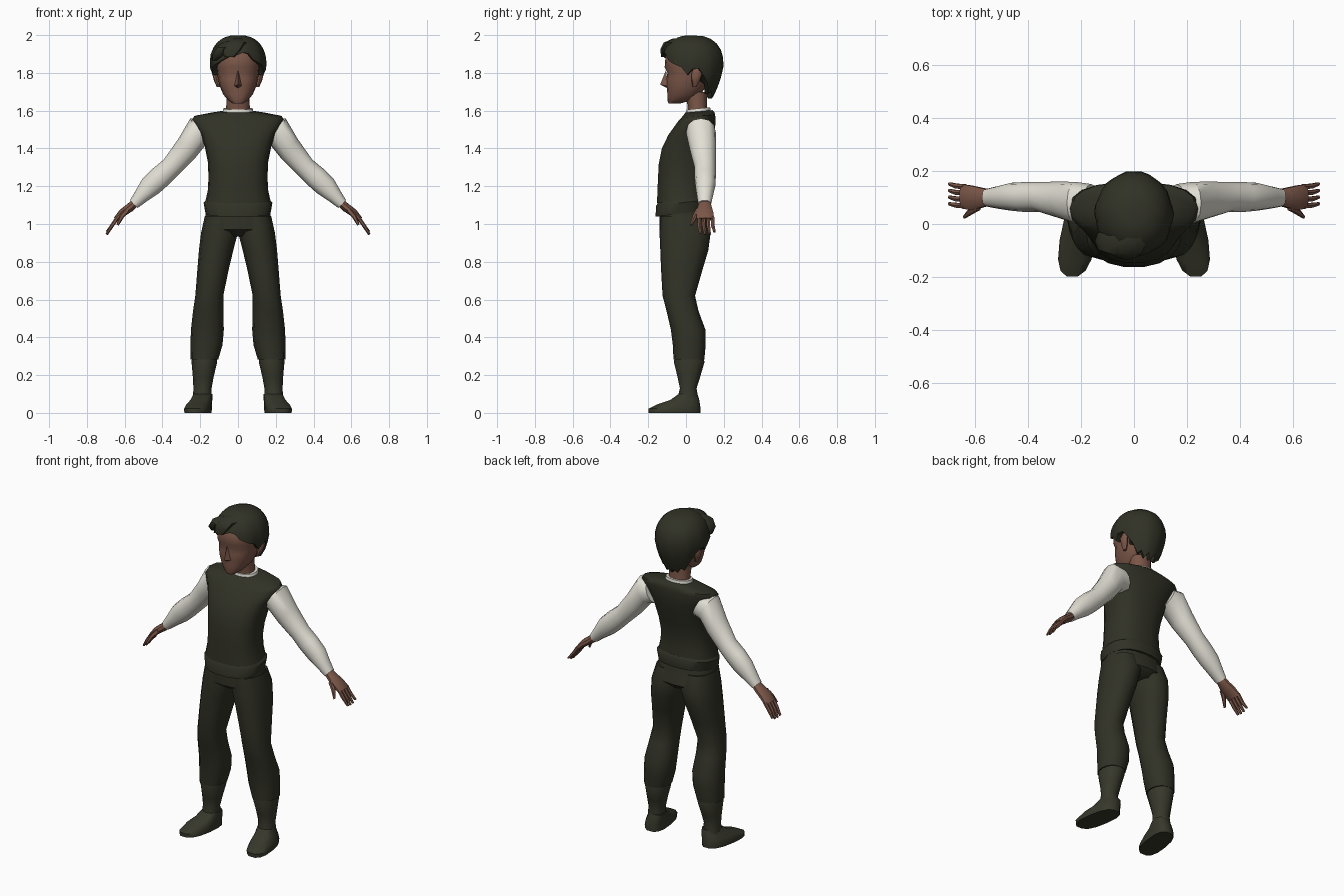
import bpy, bmesh, math
from math import sin, cos, pi, radians


def material(name, rgb):
    m = bpy.data.materials.new(name)
    m.diffuse_color = (*rgb, 1)
    return m


DARK = material("dark olive cloth", (0.030, 0.031, 0.019))
BOOT = material("olive leather", (0.038, 0.039, 0.024))
SKIN = material("brown skin", (0.20, 0.095, 0.065))
WHITE = material("off white linen", (0.76, 0.74, 0.66))


def finish(name, bm, mat, mirror=False, angle=45):
    bmesh.ops.recalc_face_normals(bm, faces=bm.faces)
    me = bpy.data.meshes.new(name)
    bm.to_mesh(me)
    bm.free()
    me.materials.append(mat)
    me.shade_smooth()
    me.set_sharp_from_angle(angle=radians(angle))
    ob = bpy.data.objects.new(name, me)
    bpy.context.collection.objects.link(ob)
    if mirror:
        mod = ob.modifiers.new("Mirror", "MIRROR")
        mod.use_clip = False
        mod.use_mirror_merge = False
    return ob


def skin_rings(bm, rows):
    n = len(rows[0])
    for a, b in zip(rows, rows[1:]):
        for i in range(n):
            bm.faces.new((a[i], a[(i + 1) % n], b[(i + 1) % n], b[i]))
    bm.faces.new(rows[0])
    bm.faces.new(rows[-1])


def loft(name, rings, mat, n=12, mirror=False, tilt=0, slope=0, shear=0,
         power=2.2, bm=None):
    """Each ring: x, z, half width, front y, back y [, tilt in degrees]."""
    own = bm is None
    bm = bm or bmesh.new()
    rows = []
    for r in rings:
        x, z, a, yf, yb = r[:5]
        t = radians(r[5] if len(r) > 5 else tilt)
        yc, b = (yf + yb) / 2, (yb - yf) / 2
        row = []
        for i in range(n):
            w = 2 * pi * i / n
            c, s = cos(w), sin(w)
            u = a * math.copysign(abs(c) ** (2 / power), c)
            y = yc + b * math.copysign(abs(s) ** (2 / power), s)
            row.append(bm.verts.new((x + u * cos(t) + shear * y, y,
                                     z + u * sin(t) + slope * y)))
        rows.append(row)
    skin_rings(bm, rows)
    if own:
        return finish(name, bm, mat, mirror)


# Vest with a hem band that overhangs the trousers
loft("vest", [(0, 1.125, .172, -.155, .105), (0, 1.18, .160, -.153, .10),
              (0, 1.25, .156, -.150, .10), (0, 1.33, .160, -.146, .12),
              (0, 1.41, .176, -.130, .14), (0, 1.48, .200, -.095, .155),
              (0, 1.545, .243, -.045, .158), (0, 1.565, .232, -.025, .155),
              (0, 1.58, .150, -.012, .150), (0, 1.59, .088, -.005, .140)],
     DARK, n=18, slope=.09, power=2.5)
loft("vest_hem", [(0, 1.058, .172, -.163, .110), (0, 1.115, .182, -.160, .115),
                  (0, 1.13, .170, -.150, .105)], DARK, n=18, slope=.12, power=2.4)

# Shirt collar and neck
loft("shirt_collar", [(0, 1.56, .088, -.005, .135), (0, 1.605, .078, .003, .128)],
     WHITE, n=16, slope=.1)
loft("neck", [(0, 1.56, .066, .012, .12), (0, 1.63, .062, .008, .11),
              (0, 1.70, .062, -.01, .11)], SKIN, n=12)

# Shirt sleeves
loft("sleeve", [(.16, 1.49, .070, .01, .15, 65), (.215, 1.485, .083, 0, .158, 63),
                (.275, 1.395, .068, .02, .160, 52), (.355, 1.30, .056, .045, .158, 46),
                (.41, 1.25, .060, .045, .158, 43), (.463, 1.20, .058, .05, .155, 40),
                (.515, 1.145, .040, .058, .142, 42), (.552, 1.105, .029, .065, .133, 45)],
     WHITE, n=12, mirror=True)

# Hands: palm, four fingers and a thumb in one mesh
hand = bmesh.new()
loft("", [(.54, 1.115, .022, .07, .13, 45), (.575, 1.085, .024, .06, .138, 40),
          (.61, 1.06, .022, .05, .146, 40), (.645, 1.025, .015, .056, .152, 33)],
     SKIN, n=10, bm=hand)
for k, tip in enumerate((.938, .934, .936, .948)):
    y, yt = .069 + .024 * k, .076 + .025 * k
    loft("", [(.637, 1.035, .011, y - .011, y + .011, 30),
              (.668, .99, .010, y - .009, y + .012, 28),
              (.695, tip + .01, .006, yt - .007, yt + .007, 25)], SKIN, n=6, bm=hand)
loft("", [(.585, 1.075, .015, .05, .09, 40), (.615, 1.04, .012, .034, .062, 35),
          (.638, .995, .007, .020, .034, 30)], SKIN, n=6, bm=hand)
finish("hand", hand, SKIN, mirror=True)

# Trousers: seat and two legs
loft("trouser_seat", [(0, 1.12, .160, -.135, .09), (0, 1.04, .174, -.140, .105),
                      (0, .97, .188, -.140, .125), (0, .935, .10, -.09, .09)],
     DARK, n=16, power=2.4)
loft("trouser_leg", [(.090, 1.04, .086, -.135, .10), (.099, .95, .097, -.140, .13),
                     (.116, .86, .091, -.136, .118), (.132, .76, .083, -.132, .088),
                     (.152, .62, .074, -.124, .048), (.158, .54, .080, -.103, .066),
                     (.162, .44, .087, -.080, .103), (.167, .36, .085, -.070, .104),
                     (.178, .282, .073, -.066, .097)],
     DARK, n=12, mirror=True, power=2.3)

# Boots: shaft and splayed foot
loft("boot_shaft", [(.178, .295, .065, -.060, .092), (.178, .27, .068, -.064, .098),
                    (.184, .19, .055, -.045, .075), (.188, .13, .048, -.032, .056),
                    (.190, .06, .050, -.05, .068)], BOOT, n=12, mirror=True)
loft("boot_foot", [(.203, 0, .066, -.200, .080), (.203, .022, .068, -.200, .080),
                   (.200, .045, .064, -.155, .076), (.193, .068, .056, -.085, .072),
                   (.187, .10, .049, -.040, .062)],
     BOOT, n=14, mirror=True, shear=-.15, power=2.6)

# Head, with a shallow dip at eye level
loft("head", [(0, 1.638, .028, -.092, -.03), (0, 1.655, .052, -.099, .03),
              (0, 1.685, .078, -.098, .075), (0, 1.73, .097, -.103, .11),
              (0, 1.77, .106, -.104, .13), (0, 1.80, .111, -.098, .145),
              (0, 1.83, .115, -.113, .15), (0, 1.89, .115, -.108, .15),
              (0, 1.95, .080, -.07, .12)], SKIN, n=16, power=2.3)

# Nose wedge
bm = bmesh.new()
top, tip, base, left, right = [bm.verts.new(p) for p in (
    (0, -.106, 1.815), (0, -.137, 1.738), (0, -.098, 1.718),
    (-.022, -.095, 1.73), (.022, -.095, 1.73))]
for f in ((top, left, tip), (top, tip, right), (left, base, tip),
          (tip, base, right), (top, right, base, left)):
    bm.faces.new(f)
finish("nose", bm, SKIN)

# Ears
loft("ear", [(.104, 1.725, .008, .035, .055), (.112, 1.755, .014, .03, .072),
             (.120, 1.795, .017, .028, .085), (.116, 1.822, .008, .04, .075)],
     SKIN, n=8, mirror=True)

# Hair: dome whose lower edge follows fringe, sideburn, ear and ragged nape
EDGE = [(0, 1.895), (25, 1.88), (50, 1.85), (68, 1.83), (80, 1.785), (90, 1.82),
        (105, 1.825), (116, 1.77), (126, 1.70), (150, 1.67), (180, 1.665)]


def edge_height(deg):
    for (a, za), (b, zb) in zip(EDGE, EDGE[1:]):
        if deg <= b:
            return za + (zb - za) * (deg - a) / (b - a)
    return EDGE[-1][1]


def hair_radius(z):
    if z > 1.84:
        return max(0, 1 - ((z - 1.84) / .16) ** 2.4) ** (1 / 2.4)
    d = 1.84 - z
    return 1 - .9 * d - 7 * d * d


N, ROWS = 32, 9
bm = bmesh.new()
rows = []
for k in range(1, ROWS + 2):
    row = []
    t = 1 - cos(min(k, ROWS) / ROWS * pi / 2)
    for i in range(N):
        w = 360 * i / N - 180
        bottom = edge_height(abs(w)) + (.02 if 5 < w < 30 else 0)
        if abs(w) > 122:
            bottom += .028 * (i % 2)
        z = 2.0 + (bottom - 2.0) * t
        r = hair_radius(z) * (1 + .025 * sin(i * 1.9) * t)
        if k > ROWS:
            r *= .78
        row.append(bm.verts.new((.148 * r * sin(radians(w)),
                                 .036 - .163 * r * cos(radians(w)), z)))
    rows.append(row)
skin_rings(bm, rows)
finish("hair", bm, DARK, angle=50)

# Side-swept fringe tufts
loft("fringe_tuft", [(-.125, 1.865, .012, -.075, -.03), (-.105, 1.895, .042, -.108, -.02),
                     (-.07, 1.935, .055, -.118, -.02), (-.03, 1.965, .045, -.09, 0)],
     DARK, n=8)
loft("front_tuft", [(-.045, 1.885, .030, -.132, -.08), (-.03, 1.925, .055, -.136, -.05),
                    (-.01, 1.96, .055, -.118, -.03), (0, 1.982, .03, -.07, 0)],
     DARK, n=8)
